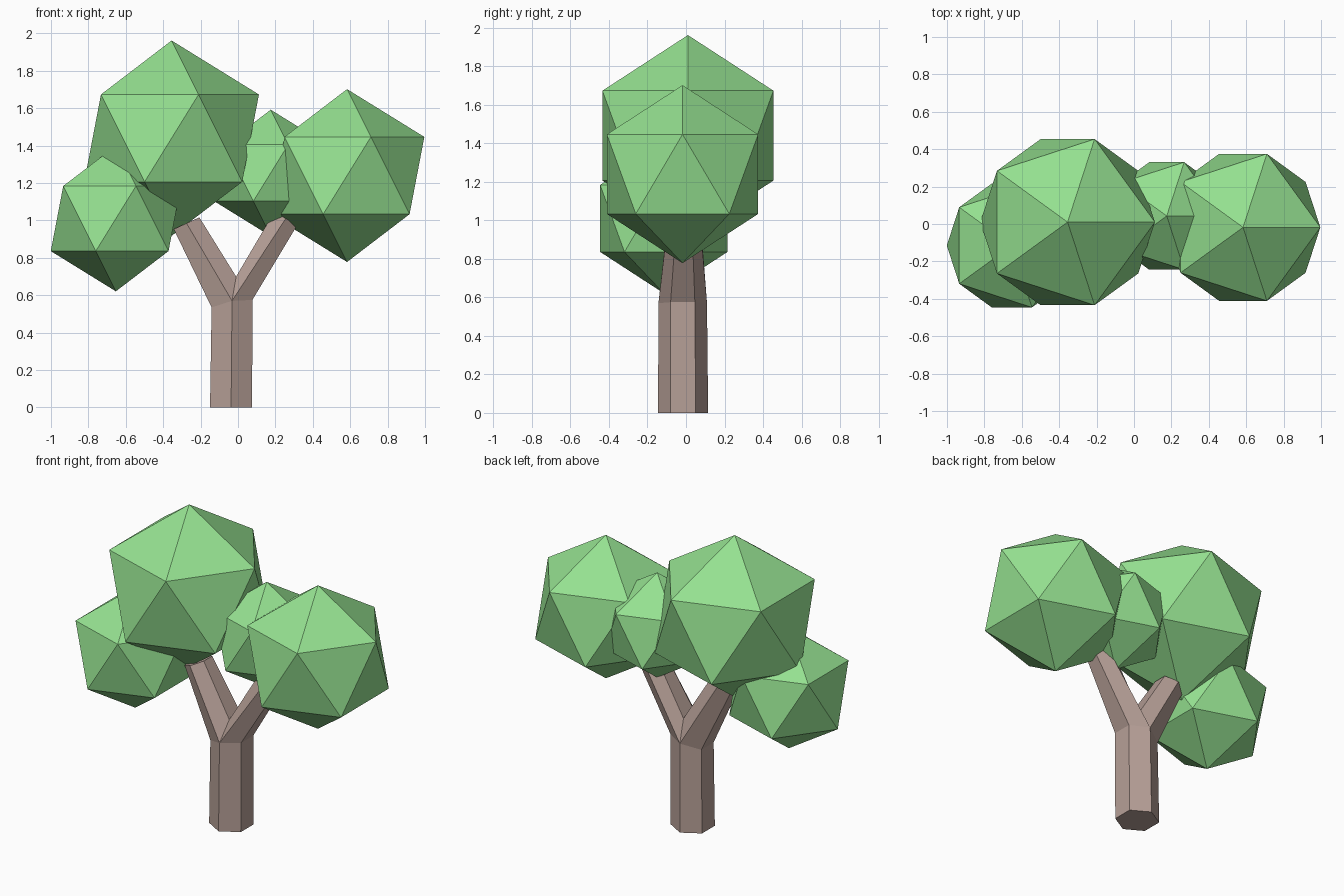
import bpy, bmesh
from math import cos, sin, radians
from mathutils import Vector

if "Cube" in bpy.data.objects:
    bpy.data.objects.remove(bpy.data.objects["Cube"])


def material(name, color):
    m = bpy.data.materials.new(name)
    m.diffuse_color = color
    m.use_nodes = True
    m.node_tree.nodes["Principled BSDF"].inputs["Base Color"].default_value = m.diffuse_color
    return m


leaf = material("leaf_green", (0.30, 0.75, 0.28, 1))
bark = material("bark_brown", (0.47, 0.35, 0.31, 1))

# Foliage: plain icosahedra (name, centre, radius)
for name, centre, radius in (
    ("foliage_large", (-0.355, 0.01, 1.44), 0.522),
    ("foliage_right", (0.583, -0.018, 1.24), 0.462),
    ("foliage_left", (-0.653, -0.115, 1.01), 0.389),
    ("foliage_middle", (0.175, 0.043, 1.254), 0.338),
):
    bpy.ops.mesh.primitive_ico_sphere_add(subdivisions=1, radius=radius, location=centre)
    ob = bpy.context.object
    ob.name = name
    ob.data.materials.append(leaf)

# Trunk: six-sided column that splits into two six-sided branches
bm = bmesh.new()


def hexagon(cx, cy, r, heights):
    ring = []
    for i, z in enumerate(heights):
        a = radians(-90 + 60 * i)
        ring.append(bm.verts.new((cx + r * cos(a), cy + r * sin(a), z)))
    return ring


def bridge(a, b):
    for i in range(6):
        j = (i + 1) % 6
        bm.faces.new((a[i], a[j], b[j], b[i]))


base = hexagon(-0.037, -0.015, 0.130, [0] * 6)
fork = hexagon(-0.032, -0.017, 0.126, (0.57, 0.575, 0.575, 0.57, 0.535, 0.535))
bm.faces.new(base[::-1])
bridge(base, fork)

# Ridge between the two branches
crotch_f = bm.verts.new((-0.01, -0.075, 0.70))
crotch_b = bm.verts.new((-0.01, 0.04, 0.70))
front, front_r, back_r, back, back_l, front_l = fork


def branch(ring, centre, axis, r):
    # ring order: outer front, front, inner front, inner back, back, outer back
    axis = Vector(axis).normalized()
    side = Vector((axis.z, 0, -axis.x))
    if axis.x < 0:
        side = -side
    end = []
    for i in range(6):
        a = radians(-30 - 60 * i)
        end.append(bm.verts.new(Vector(centre) + side * (r * cos(a)) + Vector((0, r * sin(a), 0))))
    bridge(ring, end)
    bm.faces.new(end)


branch((front_l, front, crotch_f, crotch_b, back, back_l),
       (-0.275, -0.01, 0.985), (-0.42, 0, 0.91), 0.087)
branch((front_r, front, crotch_f, crotch_b, back, back_r),
       (0.255, -0.01, 1.01), (0.49, 0, 0.87), 0.082)

bmesh.ops.recalc_face_normals(bm, faces=bm.faces)
mesh = bpy.data.meshes.new("trunk")
bm.to_mesh(mesh)
bm.free()
trunk = bpy.data.objects.new("trunk", mesh)
bpy.context.collection.objects.link(trunk)
mesh.materials.append(bark)
